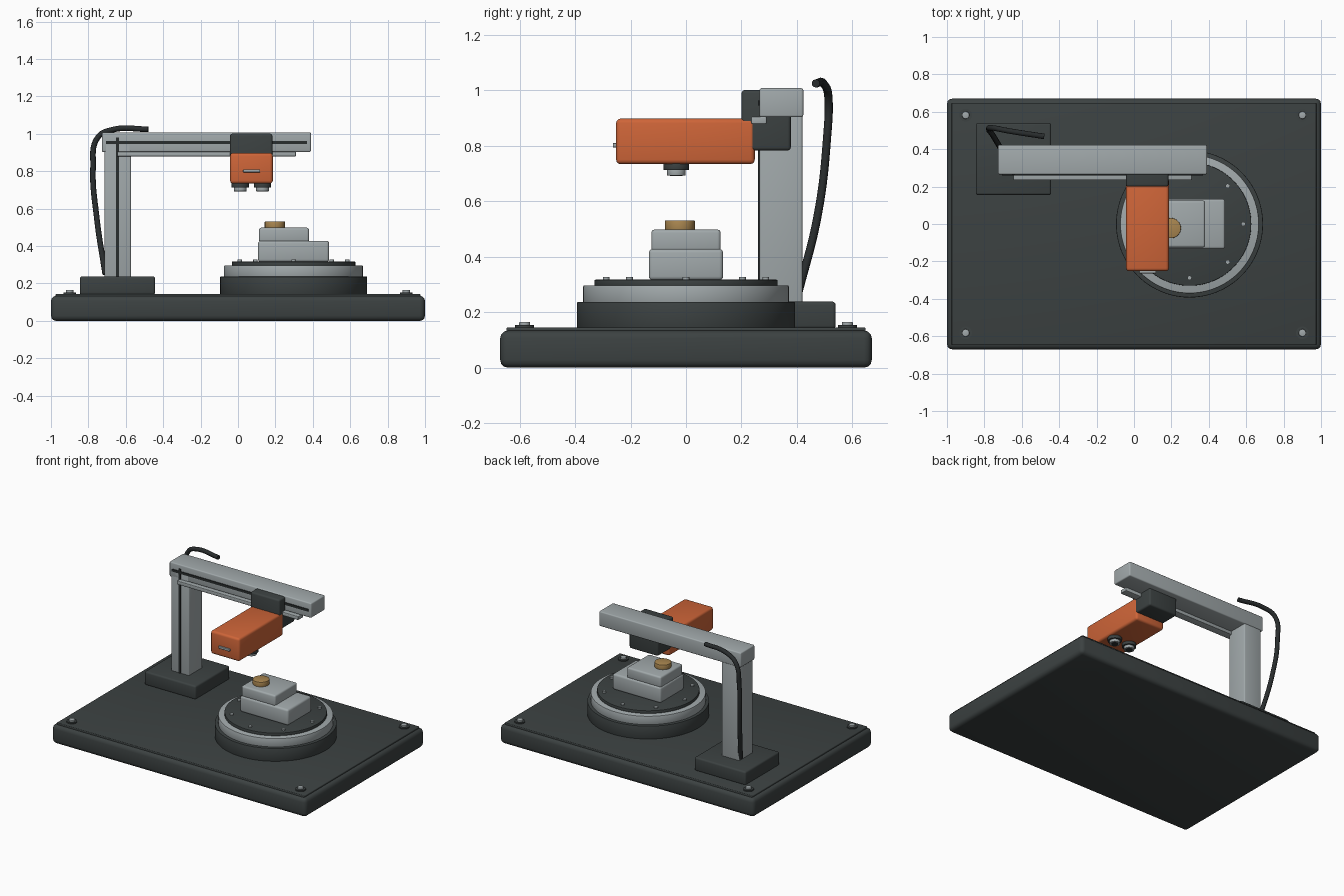
import bpy
import math
from mathutils import Vector

if "Cube" in bpy.data.objects:
    bpy.data.objects.remove(bpy.data.objects["Cube"], do_unlink=True)


def material(name, r, g, b):
    m = bpy.data.materials.new(name)
    m.use_nodes = True
    m.diffuse_color = (r, g, b, 1)
    m.node_tree.nodes["Principled BSDF"].inputs["Base Color"].default_value = (r, g, b, 1)
    return m


DARK = material("charcoal", 0.045, 0.054, 0.054)
BLACK = material("black rubber", 0.022, 0.026, 0.027)
GREY = material("light grey metal", 0.36, 0.40, 0.41)
ORANGE = material("orange", 0.62, 0.13, 0.04)
BRASS = material("brass", 0.40, 0.24, 0.08)


def finish(ob, name, mat, bevel, segments=3):
    ob.name = name
    ob.data.materials.append(mat)
    if bevel:
        mod = ob.modifiers.new("Bevel", "BEVEL")
        mod.width = bevel
        mod.segments = segments
        mod.limit_method = "ANGLE"
        mod.angle_limit = math.radians(40)
        bpy.ops.object.modifier_apply(modifier=mod.name)
    bpy.ops.object.shade_smooth_by_angle(angle=math.radians(35))
    return ob


def box(name, mat, x, y, z, bevel=0.0):
    """Box from (min, max) pairs on each axis."""
    lo, hi = Vector((x[0], y[0], z[0])), Vector((x[1], y[1], z[1]))
    bpy.ops.mesh.primitive_cube_add(size=1, location=(lo + hi) / 2)
    ob = bpy.context.object
    ob.scale = hi - lo
    bpy.ops.object.transform_apply(location=False, rotation=False, scale=True)
    return finish(ob, name, mat, bevel)


def disc(name, mat, x, y, z, radius, bevel=0.0, sides=64):
    """Upright cylinder between two heights."""
    bpy.ops.mesh.primitive_cylinder_add(vertices=sides, radius=radius, depth=z[1] - z[0],
                                        location=(x, y, (z[0] + z[1]) / 2))
    return finish(bpy.context.object, name, mat, bevel, 2)


# Base slab, top plate and corner bolts
box("base_slab", DARK, (-1, 1), (-0.67, 0.67), (0, 0.134), 0.028)
box("base_top_plate", DARK, (-0.975, 0.975), (-0.648, 0.648), (0.12, 0.145), 0.005)
for sx in (-1, 1):
    for sy in (-1, 1):
        disc("corner_washer", DARK, sx * 0.9, sy * 0.582, (0.14, 0.153), 0.034, 0, 24)
        disc("corner_bolt", GREY, sx * 0.9, sy * 0.582, (0.15, 0.165), 0.02, 0.003, 24)

# Turntable with a circle of bolts
TX = 0.297
disc("turntable_base", DARK, TX, 0, (0.14, 0.237), 0.393, 0.004, 96)
disc("turntable_ring", GREY, TX, 0, (0.23, 0.297), 0.371, 0.005, 96)
disc("turntable_top", DARK, TX, 0, (0.29, 0.317), 0.33, 0.003, 96)
for i in range(8):
    a = i * math.tau / 8
    disc("turntable_bolt", GREY, TX + 0.288 * math.cos(a), 0.288 * math.sin(a),
         (0.31, 0.327), 0.012, 0, 16)

# Stepped workpiece
box("workpiece_lower", GREY, (0.107, 0.487), (-0.134, 0.134), (0.315, 0.428), 0.014)
box("workpiece_upper", GREY, (0.112, 0.38), (-0.125, 0.125), (0.42, 0.498), 0.012)
disc("workpiece_knob", BRASS, 0.197, -0.022, (0.49, 0.531), 0.054, 0.003, 48)

# Column and its foot
box("column_foot", DARK, (-0.846, -0.443), (0.155, 0.54), (0.14, 0.238), 0.012)
box("column", GREY, (-0.713, -0.572), (0.265, 0.42), (0.23, 0.95), 0.008)
box("column_strip", BLACK, (-0.652, -0.636), (0.26, 0.27), (0.238, 0.98))

# Crossbeam, strip and rail
box("crossbeam", GREY, (-0.727, 0.39), (0.265, 0.423), (0.903, 1.008), 0.008)
box("crossbeam_strip", BLACK, (-0.705, 0.368), (0.26, 0.27), (0.946, 0.963))
box("guide_rail", GREY, (-0.645, 0.31), (0.235, 0.29), (0.879, 0.905), 0.004)

# Carriage and scanning head
box("carriage", DARK, (-0.043, 0.184), (0.2, 0.378), (0.783, 1.001), 0.012)
box("head", ORANGE, (-0.042, 0.186), (-0.252, 0.248), (0.734, 0.898), 0.016)
box("head_label_plate", GREY, (0.028, 0.118), (-0.264, -0.245), (0.794, 0.81), 0.003)
for x in (0.012, 0.131):
    disc("lens_housing", DARK, x, -0.035, (0.712, 0.74), 0.046, 0.003, 32)
    disc("lens_rim", GREY, x, -0.035, (0.693, 0.72), 0.034, 0.002, 32)
    disc("lens_glass", BLACK, x, -0.035, (0.691, 0.7), 0.023, 0, 32)

# Cable looping up behind the column
curve = bpy.data.curves.new("cable", "CURVE")
curve.dimensions = "3D"
curve.bevel_depth = 0.015
curve.bevel_resolution = 3
curve.use_fill_caps = True
path = [(-0.71, 0.4, 0.25), (-0.755, 0.475, 0.55), (-0.775, 0.508, 0.82),
        (-0.75, 0.513, 0.98), (-0.67, 0.498, 1.022), (-0.48, 0.468, 1.025)]
spline = curve.splines.new("BEZIER")
spline.bezier_points.add(len(path) - 1)
for point, co in zip(spline.bezier_points, path):
    point.co = co
    point.handle_left_type = point.handle_right_type = "AUTO"
curve.materials.append(BLACK)
cable = bpy.data.objects.new("cable", curve)
bpy.context.collection.objects.link(cable)
